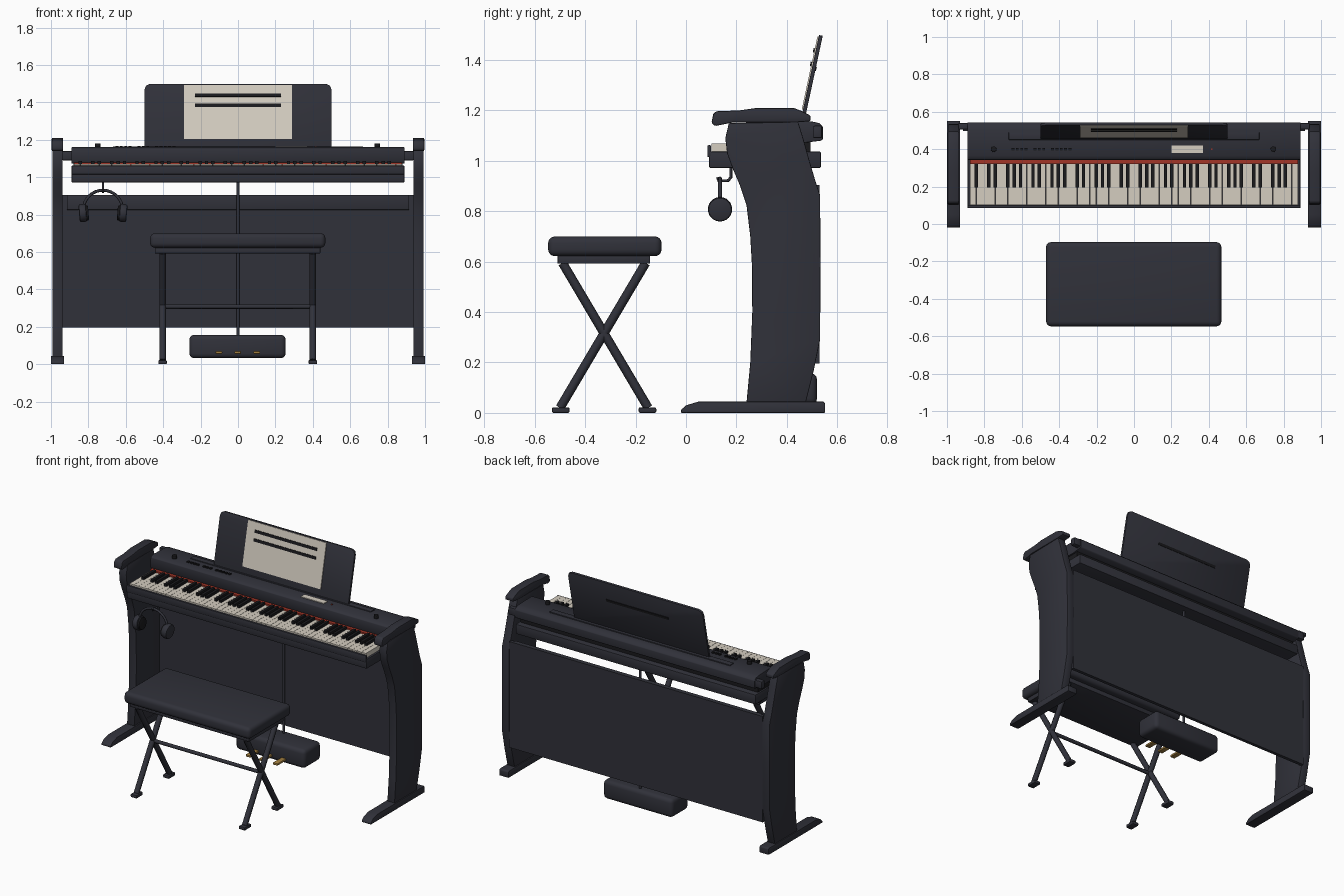
import bpy, bmesh, math
from mathutils import Vector

if "Cube" in bpy.data.objects:
    bpy.data.objects.remove(bpy.data.objects["Cube"])


def material(name, r, g, b):
    m = bpy.data.materials.new(name)
    m.diffuse_color = (r, g, b, 1)
    m.use_nodes = True
    m.node_tree.nodes["Principled BSDF"].inputs["Base Color"].default_value = m.diffuse_color
    return m


BODY = material("charcoal", 0.030, 0.031, 0.042)
BLACK = material("black", 0.010, 0.010, 0.012)
CREAM = material("cream", 0.66, 0.61, 0.53)
RED = material("red felt", 0.36, 0.035, 0.02)
GOLD = material("brass", 0.36, 0.21, 0.05)


def finish(name, bm, mat, bevel=0, segs=2):
    bmesh.ops.recalc_face_normals(bm, faces=bm.faces)
    if bevel:
        sharp = [e for e in bm.edges if e.calc_face_angle(0) > 0.6]
        bmesh.ops.bevel(bm, geom=sharp, offset=bevel, segments=segs,
                        profile=0.5, affect='EDGES', clamp_overlap=True)
    me = bpy.data.meshes.new(name)
    bm.to_mesh(me)
    bm.free()
    me.materials.append(mat)
    ob = bpy.data.objects.new(name, me)
    bpy.context.collection.objects.link(ob)
    bpy.ops.object.select_all(action='DESELECT')
    ob.select_set(True)
    bpy.context.view_layer.objects.active = ob
    bpy.ops.object.shade_smooth_by_angle(angle=math.radians(35))
    return ob


def add_box(bm, x0, x1, y0, y1, z0, z1):
    vs = bmesh.ops.create_cube(bm, size=1)["verts"]
    for v in vs:
        v.co = Vector(((x0 + x1) / 2 + v.co.x * (x1 - x0),
                       (y0 + y1) / 2 + v.co.y * (y1 - y0),
                       (z0 + z1) / 2 + v.co.z * (z1 - z0)))


def box(name, dims, mat, bevel=0, segs=2):
    bm = bmesh.new()
    add_box(bm, *dims)
    return finish(name, bm, mat, bevel, segs)


def prism(name, pts, axis, a, b, mat, bevel=0):
    """Extrude a profile: (y, z) points along x, or (x, z) points along y."""
    bm = bmesh.new()
    place = (lambda p: (a, p[0], p[1])) if axis == "x" else (lambda p: (p[0], a, p[1]))
    face = bm.faces.new([bm.verts.new(place(p)) for p in pts])
    ext = bmesh.ops.extrude_face_region(bm, geom=[face])["geom"]
    move = Vector((b - a, 0, 0)) if axis == "x" else Vector((0, b - a, 0))
    bmesh.ops.translate(bm, vec=move, verts=[g for g in ext if isinstance(g, bmesh.types.BMVert)])
    return finish(name, bm, mat, bevel)


def tube(name, pts, radius, mat):
    cu = bpy.data.curves.new(name, 'CURVE')
    cu.dimensions = '3D'
    cu.bevel_depth = radius
    cu.bevel_resolution = 2
    cu.use_fill_caps = True
    sp = cu.splines.new('POLY')
    sp.points.add(len(pts) - 1)
    for p, co in zip(sp.points, pts):
        p.co = (*co, 1)
    cu.materials.append(mat)
    ob = bpy.data.objects.new(name, cu)
    bpy.context.collection.objects.link(ob)
    return ob


def disk(name, centre, radius, depth, axis, mat, bevel=0, tilt=0):
    bm = bmesh.new()
    bmesh.ops.create_cone(bm, cap_ends=True, segments=24, radius1=radius, radius2=radius, depth=depth)
    ob = finish(name, bm, mat, bevel)
    ob.location = centre
    if axis == "x":
        ob.rotation_euler = (0, math.pi / 2 + tilt, 0)
    return ob


# Side stands: foot, curved panel and arm cap
FOOT = [(-0.02, 0), (-0.02, 0.012), (0, 0.03), (0.05, 0.045), (0.545, 0.045), (0.552, 0.038), (0.552, 0)]
PANEL = [(0.24, 0.04), (0.255, 0.2), (0.263, 0.4), (0.262, 0.58), (0.255, 0.7), (0.24, 0.825),
         (0.215, 0.9), (0.185, 0.97), (0.163, 1.03), (0.156, 1.09), (0.17, 1.15), (0.445, 1.155),
         (0.465, 1.09), (0.49, 1.0), (0.512, 0.925), (0.532, 0.865), (0.534, 0.6), (0.532, 0.29),
         (0.505, 0.16), (0.475, 0.04)]
CAP = [(0.102, 1.155), (0.106, 1.143), (0.12, 1.139), (0.15, 1.145), (0.19, 1.153), (0.44, 1.153),
       (0.494, 1.157), (0.494, 1.18), (0.465, 1.195), (0.43, 1.209), (0.28, 1.21), (0.21, 1.2),
       (0.12, 1.197), (0.108, 1.185)]
for s, side in ((-1, "left"), (1, "right")):
    prism(side + "_foot", FOOT, "x", s * 0.93, s * 1.0, BODY, 0.004)
    prism(side + "_side_panel", PANEL, "x", s * 0.938, s * 0.993, BODY, 0.004)
    prism(side + "_arm_cap", CAP, "x", s * 0.935, s * 0.996, BODY, 0.006)
    box(side + "_bracket", (min(s * .88, s * .94), max(s * .88, s * .94), 0.505, 0.54, 1.09, 1.14), BODY, 0.006)

# Back panel with top rail
box("back_panel", (-0.94, 0.94, 0.508, 0.53, 0.195, 0.905), BODY)
box("back_panel_rail", (-0.915, 0.915, 0.497, 0.51, 0.825, 0.905), BODY, 0.003)

# Keybed and upper housing
box("keybed", (-0.89, 0.89, 0.092, 0.535, 0.972, 1.037), BODY, 0.005)
box("key_lip", (-0.89, 0.89, 0.085, 0.1, 1.015, 1.062), BODY, 0.004)
box("inner_core", (-0.88, 0.88, 0.345, 0.495, 1.03, 1.09), BLACK)
HOUSING = [(0.35, 1.072), (0.342, 1.085), (0.345, 1.148), (0.365, 1.16), (0.5, 1.156),
           (0.528, 1.15), (0.543, 1.135), (0.543, 1.085), (0.535, 1.08), (0.47, 1.072)]
prism("upper_housing", HOUSING, "x", -0.89, 0.89, BODY, 0.003)
box("stand_ledge", (-0.67, 0.67, 0.45, 0.49, 1.15, 1.163), BODY, 0.002)
box("red_felt_strip", (-0.878, 0.878, 0.322, 0.348, 1.03, 1.079), RED)

# 52 white keys, and sharps after every A, C, D, F, G
white, sharps = bmesh.new(), bmesh.new()
w = 1.754 / 52
for i in range(52):
    x = -0.877 + i * w
    add_box(white, x + 0.0006, x + w - 0.0006, 0.102, 0.325, 1.036, 1.069)
    if i % 7 in (0, 2, 3, 5, 6) and i < 51:
        add_box(sharps, x + w - 0.009, x + w + 0.009, 0.195, 0.323, 1.06, 1.086)
finish("white_keys", white, CREAM)
finish("black_keys", sharps, BLACK)

# Control panel: buttons, knobs, display, lamp
buttons = bmesh.new()
for i in range(14):
    if i not in (4, 8):
        x = -0.655 + i * 0.0235
        add_box(buttons, x, x + 0.015, 0.392, 0.407, 1.155, 1.167)
finish("buttons", buttons, BLACK)
for x in (-0.75, 0.745):
    disk("volume_knob", (x, 0.4, 1.168), 0.015, 0.024, "z", BLACK, 0.002)
box("display", (0.2, 0.37, 0.38, 0.42, 1.155, 1.164), CREAM)
box("power_lamp", (0.412, 0.42, 0.396, 0.404, 1.155, 1.164), RED)

# Tilted music stand, built upright at the origin then leaned back
outline = [(-0.5, 0), (0.5, 0), (0.5, 0.315), (0.492, 0.337), (0.47, 0.347),
           (-0.47, 0.347), (-0.492, 0.337), (-0.5, 0.315)]
stand = [prism("music_stand", outline, "y", 0, 0.015, BODY, 0.002),
         box("music_sheet", (-0.29, 0.29, -0.005, 0.001, 0.045, 0.34), CREAM),
         box("stand_rear_rib", (-0.23, 0.23, 0.012, 0.018, 0.205, 0.222), BLACK)]
for z in (0.228, 0.283):
    stand.append(box("sheet_bar", (-0.23, 0.23, -0.01, -0.003, z - 0.009, z + 0.009), BLACK))
for ob in stand:
    ob.location = (0, 0.455, 1.16)
    ob.rotation_euler = (-math.atan2(0.073, 0.34), 0, 0)

# Pedal unit
box("pedal_box", (-0.26, 0.255, 0.34, 0.52, 0.032, 0.157), BODY, 0.025, 3)
tube("pedal_cable", [(0, 0.485, 0.14), (0, 0.485, 0.98)], 0.009, BODY)
for x in (-0.102, -0.002, 0.1):
    box("pedal", (x - 0.018, x + 0.018, 0.25, 0.35, 0.055, 0.07), GOLD, 0.005)

# Stool
bm = bmesh.new()
add_box(bm, -0.47, 0.467, -0.547, -0.097, 0.622, 0.7)
finish("seat_cushion", bm, BODY, 0.026, 4)
box("seat_frame", (-0.445, 0.44, -0.51, -0.142, 0.592, 0.625), BODY, 0.004)
for x in (-0.403, 0.4):
    for s in (-1, 1):
        tube("stool_leg", [(x, -0.325 - s * 0.165, 0.595), (x, -0.325 + s * 0.175, 0.02)], 0.018, BODY)
        y = -0.325 + s * 0.172
        box("stool_foot", (x - 0.023, x + 0.023, y - 0.035, y + 0.035, 0, 0.022), BODY, 0.006)
tube("stool_crossbar", [(-0.4, -0.325, 0.308), (0.4, -0.325, 0.308)], 0.012, BODY)

# Headphones on a hook under the keybed
hx, hy = -0.722, 0.135
tube("headphone_hook", [(hx, 0.178, 0.98), (hx, 0.178, 0.935), (hx, 0.168, 0.922),
                        (hx, 0.13, 0.92), (hx, 0.125, 0.935)], 0.006, BODY)
arc = [(hx + 0.105 * math.cos(t), hy, 0.825 + 0.105 * math.sin(t))
       for t in (math.pi * i / 16 for i in range(17))]
tube("headband", arc, 0.008, BODY)
for s in (-1, 1):
    disk("ear_cup", (hx + s * 0.108, hy, 0.808), 0.048, 0.04, "x", BODY, 0.01, s * 0.08)
    disk("ear_pad", (hx + s * 0.086, hy, 0.808), 0.04, 0.018, "x", BLACK, 0.005, s * 0.08)
